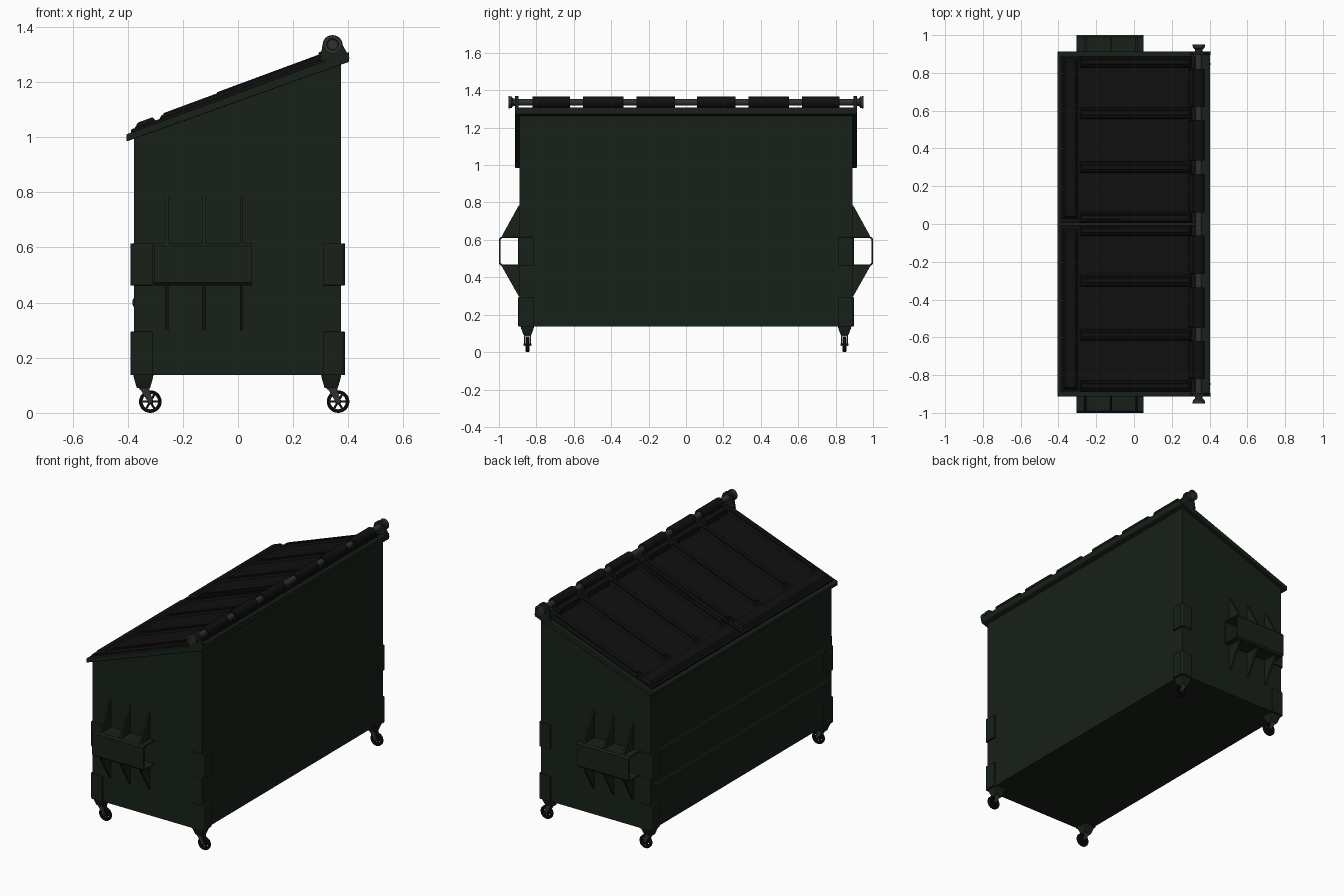
import bpy, bmesh
from math import sin, cos, pi

if "Cube" in bpy.data.objects:
    bpy.data.objects.remove(bpy.data.objects["Cube"])


def material(name, rgb):
    m = bpy.data.materials.new(name)
    m.diffuse_color = (*rgb, 1)
    m.use_nodes = True
    m.node_tree.nodes["Principled BSDF"].inputs["Base Color"].default_value = m.diffuse_color
    return m


GREEN = material("dark_green_paint", (0.009, 0.015, 0.009))
BLACK = material("black_plastic", (0.005, 0.005, 0.005))
STEEL = material("dark_steel", (0.03, 0.03, 0.03))


def loft(bm, loops, closed=False):
    """Skin a list of equal-length point loops; cap the ends unless closed."""
    vs = [[bm.verts.new(p) for p in lp] for lp in loops]
    n = len(vs[0])
    for i in range(len(vs) if closed else len(vs) - 1):
        a, b = vs[i], vs[(i + 1) % len(vs)]
        for j in range(n):
            k = (j + 1) % n
            bm.faces.new((a[j], a[k], b[k], b[j]))
    if not closed:
        bm.faces.new(vs[0])
        bm.faces.new(vs[-1])


def rect(x0, x1, y0, y1, zf):
    """Rectangle in plan; zf is a height or a function of x."""
    f = zf if callable(zf) else (lambda x: zf)
    return [(x, y, f(x)) for x, y in ((x0, y0), (x1, y0), (x1, y1), (x0, y1))]


def prism_y(bm, pts, y0, y1):
    loft(bm, [[(x, y, z) for x, z in pts] for y in (y0, y1)])


def prism_x(bm, pts, x0, x1):
    loft(bm, [[(x, y, z) for y, z in pts] for x in (x0, x1)])


def circle(x, z, r, n=20):
    return [(x + r * cos(2 * pi * i / n), z + r * sin(2 * pi * i / n)) for i in range(n)]


def finish(bm, name, mat, bevel=0, smooth=False):
    bmesh.ops.recalc_face_normals(bm, faces=bm.faces[:])
    me = bpy.data.meshes.new(name)
    bm.to_mesh(me)
    bm.free()
    me.materials.append(mat)
    ob = bpy.data.objects.new(name, me)
    bpy.context.collection.objects.link(ob)
    if bevel:
        mod = ob.modifiers.new("bevel", 'BEVEL')
        mod.width, mod.segments, mod.limit_method = bevel, 2, 'ANGLE'
    if smooth:
        bpy.ops.object.select_all(action='DESELECT')
        ob.select_set(True)
        bpy.context.view_layer.objects.active = ob
        bpy.ops.object.shade_smooth_by_angle()
    return ob


def rim_low(x): return 1.129 + 0.358 * x
def rim_top(x): return 1.16 + 0.37 * x
def lid_top(x): return 1.171 + 0.37 * x
def rib_top(x): return 1.187 + 0.37 * x


# Open sloped container
bm = bmesh.new()
loft(bm, [rect(-.378, .374, -.89, .89, .137), rect(-.378, .374, -.89, .89, rim_top),
          rect(-.368, .364, -.88, .88, rim_top), rect(-.368, .364, -.88, .88, .147)])
finish(bm, "container_body", GREEN)

# Faint horizontal ribs on the low wall
bm = bmesh.new()
for z in (.40, .60):
    prism_y(bm, [(-.376, z - .02), (-.382, z - .008), (-.382, z + .008), (-.376, z + .02)], -.85, .85)
finish(bm, "low_wall_ribs", GREEN)

# Sloped rim around the opening
bm = bmesh.new()
loft(bm, [rect(-.405, .402, -.914, .914, rim_low), rect(-.405, .402, -.914, .914, rim_top),
          rect(-.36, .356, -.872, .872, rim_top), rect(-.36, .356, -.872, .872, rim_low)], True)
finish(bm, "top_rim", GREEN, .003)

# Corner guards, two on every corner
bm = bmesh.new()
for sx, ox, ix in ((-1, .39, .374), (1, .388, .37)):
    for sy in (-1, 1):
        plan = [(.308, .886), (.308, .897), (ox - .01, .897), (ox, .887), (ox, .815), (ix, .815), (ix, .886)]
        for z0, z1 in ((.137, .295), (.462, .615)):
            loft(bm, [[(sx * x, sy * y, z) for x, y in plan] for z in (z0, z1)])
finish(bm, "corner_guards", GREEN, .003)

# Fork pockets with gussets on both ends
for s, side in ((-1, "front"), (1, "back")):
    bm = bmesh.new()

    def sleeve(x, t):
        y0, y1, z0, z1, c = .886 + t, 1 - t, .462 + t, .616 - t, .01
        return [(x, s * y, z) for y, z in ((y0, z0), (y1 - c, z0), (y1, z0 + c),
                                           (y1, z1 - c), (y1 - c, z1), (y0, z1))]
    loft(bm, [sleeve(-.305, 0), sleeve(.05, 0), sleeve(.05, .007), sleeve(-.305, .007)], True)
    for x in (-.258, -.122, .013):
        for z, tip in ((.614, .785), (.464, .298)):
            pts = [(.885, z), (.988, z), (.894, tip), (.885, tip)]
            prism_x(bm, [(s * y, h) for y, h in pts], x - .006, x + .006)
    finish(bm, side + "_fork_pocket", GREEN)

# Two lids with front lip, ribs and hinge barrels
HX, HZ = .343, 1.336
for s, side in ((-1, "front"), (1, "back")):
    bm = bmesh.new()

    def slab(x0, x1, y0, y1, low, high, t=0.0):
        ys = sorted((s * y0, s * y1))
        loft(bm, [rect(x0, x1, *ys, low), rect(x0 + t, x1 - t, ys[0] + t, ys[1] - t, high)])
    slab(-.388, .345, .004, .888, rim_top, lid_top)
    slab(-.375, -.298, .03, .875, lid_top, rib_top, .012)
    for c in (.034, .3, .587, .858):
        slab(-.285, .305, c - .03, c + .03, lid_top, lambda x: rib_top(x) - .005, .008)
        slab(-.275, .298, c - .017, c + .017, lid_top, rib_top, .006)
    slab(-.08, .30, .012, .03, lid_top, lambda x: rib_top(x) + .004, .004)
    for a, b in ((.06, .265), (.335, .55), (.62, .82)):
        ring = circle(HX, HZ, .03, 16)
        prism_y(bm, ring, s * a, s * b)
        slab(.29, .345, a, b, lid_top, lambda x: rib_top(x) + .012, .003)
    finish(bm, side + "_lid", BLACK, smooth=True)

# Hinge rod with end knobs
bm = bmesh.new()
prism_y(bm, circle(HX, HZ, .018), -.93, .93)
for s in (-1, 1):
    prof = [(.912, .02), (.925, .021), (.932, .031), (.95, .033), (.95, .022), (.944, .018)]
    loft(bm, [[(x, s * y, z) for x, z in circle(HX, HZ, r)] for y, r in prof])
finish(bm, "hinge_rod", STEEL, smooth=True)

# Hinge ears at both ends of the rim
bm = bmesh.new()
ear = [(.405, 1.285), (.39, 1.315)]
ear += [(HX + .036 * cos(a * pi / 12), HZ + .034 * sin(a * pi / 12)) for a in range(13)]
ear += [(.296, 1.275)]
for s in (-1, 1):
    prism_y(bm, ear, s * .896, s * .914)
finish(bm, "hinge_ears", GREEN)

# Casters: tapered socket, fork, tyre, spokes and hub
for cx, xn in ((-.343, "left"), (.338, "right")):
    for s, yn in ((-1, "front"), (1, "back")):
        wx, wz, cy = cx + .025, .041, s * .848
        bm = bmesh.new()
        loft(bm, [rect(cx - w, cx + w, cy - d, cy + d, z)
                  for w, d, z in ((.037, .037, .14), (.034, .033, .125), (.024, .02, .09))])
        finish(bm, f"{xn}_{yn}_caster_socket", GREEN, .003)

        bm = bmesh.new()
        prism_y(bm, [(cx - .018, .092), (cx + .022, .092), (cx + .022, .083), (cx - .012, .083)],
                cy - .018, cy + .018)
        for d in (-1, 1):
            prism_y(bm, [(cx - .014, .09), (cx + .02, .09), (wx + .009, wz + .004),
                         (wx + .004, wz - .008), (wx - .006, wz - .006)],
                    cy + d * .0135, cy + d * .018)
        prism_y(bm, circle(wx, wz, .006, 10), cy - .021, cy + .021)
        finish(bm, f"{xn}_{yn}_caster_fork", STEEL)

        bm = bmesh.new()
        section = [(.028, -.011), (.036, -.011), (.041, -.005), (.041, .005), (.036, .011), (.028, .011)]
        loft(bm, [[(wx + r * cos(a), cy + y, wz + r * sin(a)) for r, y in section]
                  for a in (2 * pi * i / 28 for i in range(28))], True)
        prism_y(bm, circle(wx, wz, .011, 14), cy - .011, cy + .011)
        for i in range(3):
            c, n = cos(i * pi / 3), sin(i * pi / 3)
            prism_y(bm, [(wx + u * c - v * n, wz + u * n + v * c) for u, v in
                         ((-.03, -.004), (.03, -.004), (.03, .004), (-.03, .004))], cy - .006, cy + .006)
        finish(bm, f"{xn}_{yn}_caster_wheel", BLACK, smooth=True)
